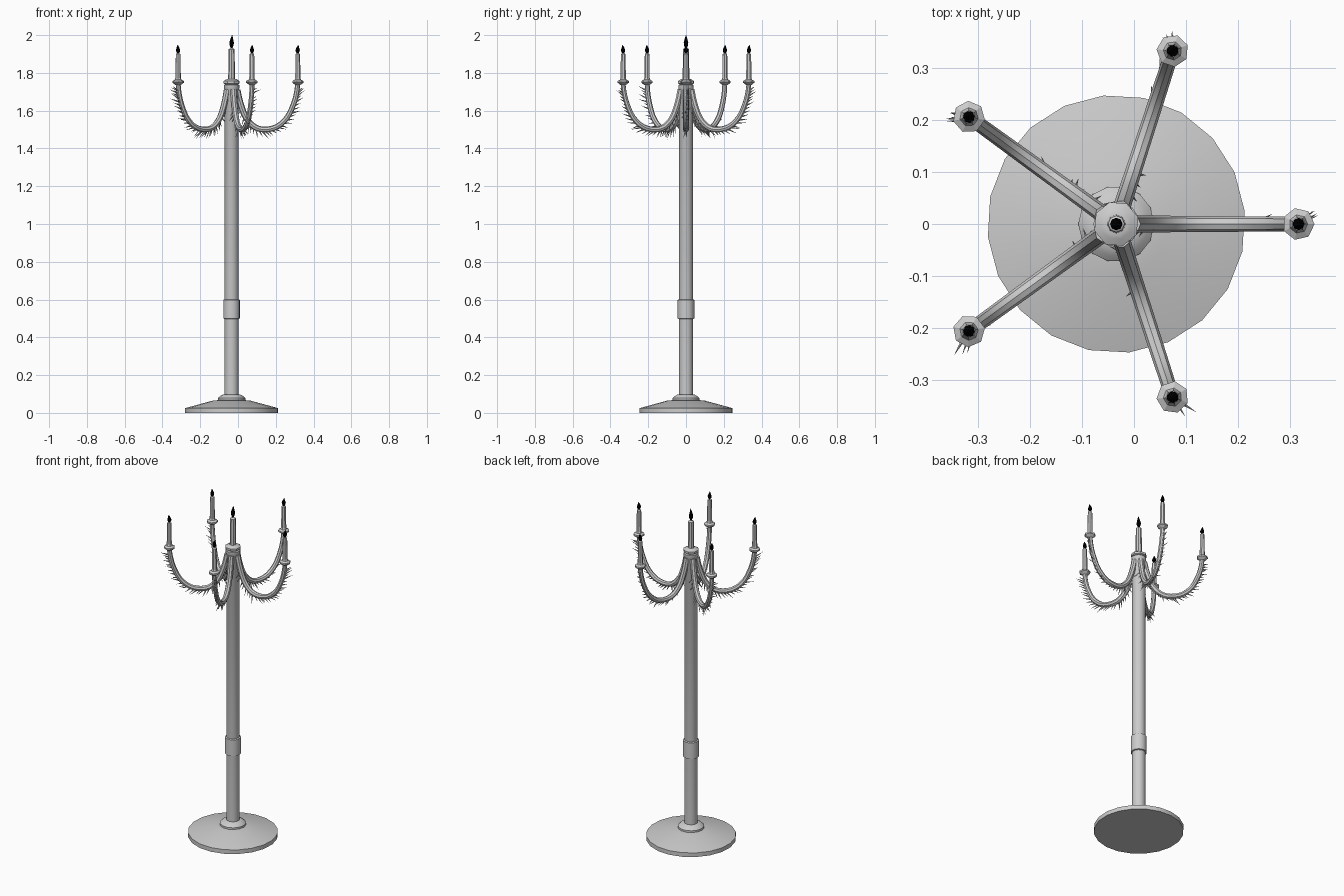
import bpy, bmesh, math, random
from mathutils import Vector, Matrix

if "Cube" in bpy.data.objects:
    bpy.data.objects.remove(bpy.data.objects["Cube"])

random.seed(4)
CX = -0.034          # pole axis
REACH = 0.35         # arm length from the axis
black = bpy.data.materials.new("flame_black")
black.diffuse_color = (0.0, 0.0, 0.0, 1)
black.use_nodes = True
black.node_tree.nodes["Principled BSDF"].inputs["Base Color"].default_value = black.diffuse_color


def finish(name, bm, loc, rot=0.0, smooth=True, mat=None):
    me = bpy.data.meshes.new(name)
    bmesh.ops.recalc_face_normals(bm, faces=bm.faces)
    bm.to_mesh(me)
    bm.free()
    ob = bpy.data.objects.new(name, me)
    bpy.context.collection.objects.link(ob)
    ob.location = loc
    ob.rotation_euler.z = rot
    if mat:
        me.materials.append(mat)
    if smooth:
        bpy.ops.object.select_all(action='DESELECT')
        ob.select_set(True)
        bpy.context.view_layer.objects.active = ob
        bpy.ops.object.shade_smooth_by_angle(angle=math.radians(35))
    return ob


def lathe(name, profile, sides, loc, rot=0.0, smooth=True, mat=None):
    """Closed turned shape; profile points are (radius, z, optional x shift)."""
    bm = bmesh.new()
    rings = []
    for p in profile:
        dx = p[2] if len(p) > 2 else 0
        rings.append([bm.verts.new((dx + p[0] * math.cos(math.tau * i / sides),
                                    p[0] * math.sin(math.tau * i / sides), p[1]))
                      for i in range(sides)])
    for a, b in zip(rings, rings[1:]):
        for i in range(sides):
            j = (i + 1) % sides
            bm.faces.new((a[i], a[j], b[j], b[i]))
    bm.faces.new(rings[0])
    bm.faces.new(rings[-1])
    return finish(name, bm, loc, rot, smooth, mat)


def spline(pts, steps):
    """Catmull-Rom path through the points."""
    P = [pts[0] * 2 - pts[1]] + pts + [pts[-1] * 2 - pts[-2]]
    out = []
    for k in range(1, len(P) - 2):
        a, b, c, d = P[k - 1:k + 3]
        for s in range(steps):
            t = s / steps
            out.append(0.5 * (2 * b + (c - a) * t + (2 * a - 5 * b + 4 * c - d) * t * t
                              + (3 * b - a - 3 * c + d) * t ** 3))
    return out + [pts[-1]]


# base, pole and pole fittings
lathe("base", [(0.248, 0), (0.248, 0.025), (0.10, 0.065), (0.04, 0.07)], 20, (CX, 0, 0), 0.1)
lathe("base_collar", [(0.073, 0.055), (0.073, 0.078), (0.062, 0.088), (0.045, 0.098), (0.03, 0.098)],
      14, (CX, 0, 0))
lathe("pole", [(0.037, 0.06), (0.037, 1.71), (0.041, 1.718), (0.041, 1.735), (0.03, 1.742)],
      16, (CX, 0, 0))
lathe("pole_sleeve", [(0.036, 0.497), (0.044, 0.5), (0.044, 0.598), (0.036, 0.602)], 16, (CX, 0, 0))

# centre candle
lathe("centre_drip_pan", [(0.028, 1.735), (0.044, 1.744), (0.044, 1.757), (0.03, 1.765), (0.022, 1.768)],
      8, (CX, 0, 0), 0.3)
lathe("centre_candle", [(0.018, 1.76), (0.016, 1.925), (0.006, 1.932)], 8, (CX, 0, 0))
FLAME = [(0.004, 0), (0.011, 0.018), (0.012, 0.03), (0.007, 0.05, 0.001), (0.001, 0.07, 0.003)]
lathe("centre_flame", FLAME, 8, (CX, 0, 1.93), mat=black)

# arm path in its own plane: x = distance from axis
path = spline([Vector((x, 0, z)) for x, z in (
    (0.03, 1.71), (0.045, 1.645), (0.075, 1.565), (0.12, 1.515), (0.175, 1.50),
    (0.24, 1.515), (0.295, 1.565), (0.33, 1.64), (0.345, 1.70), (REACH, 1.745))], 3)


def arm_mesh(sides=8):
    bm = bmesh.new()
    rings = []
    for k, p in enumerate(path):
        t = (path[min(k + 1, len(path) - 1)] - path[max(k - 1, 0)]).normalized()
        n = Vector((-t.z, 0, t.x))
        r = 0.017 - 0.004 * k / len(path)
        rings.append([bm.verts.new(p + n * r * math.cos(math.tau * i / sides)
                                   + Vector((0, r * math.sin(math.tau * i / sides), 0)))
                      for i in range(sides)])
    for a, b in zip(rings, rings[1:]):
        for i in range(sides):
            j = (i + 1) % sides
            bm.faces.new((a[i], a[j], b[j], b[i]))
    bm.faces.new(rings[0])
    bm.faces.new(rings[-1])
    return bm


def thorn_mesh(count=30):
    """Thin spikes along the underside, twisting from one side to the other."""
    bm = bmesh.new()
    for k in range(count):
        f = (k + 0.5) / count
        u = (0.06 + 0.86 * f) * (len(path) - 1)
        i = int(u)
        p = path[i].lerp(path[i + 1], u - i)
        t = (path[i + 1] - path[i]).normalized()
        out = Vector((t.z, 0, -t.x))
        side = Vector((0, -0.75 + 1.4 * f + random.uniform(-0.35, 0.35), 0))
        d = (out * 0.75 + t * random.uniform(0.5, 0.9) + side).normalized()
        length = random.uniform(0.035, 0.058)
        rot = d.to_track_quat('Z', 'Y').to_matrix().to_4x4()
        bmesh.ops.create_cone(bm, cap_ends=True, segments=4, radius1=0.0055, radius2=0,
                              depth=length,
                              matrix=Matrix.Translation(p + out * 0.007 + d * length / 2) @ rot)
    return bm


# five arms, each with thorns, drip pan, candle and flame
for k in range(5):
    a = math.tau * k / 5
    end = (CX + REACH * math.cos(a), REACH * math.sin(a), 0)
    finish(f"arm_{k}", arm_mesh(), (CX, 0, 0), a)
    finish(f"arm_thorns_{k}", thorn_mesh(), (CX, 0, 0), a, smooth=False)
    lathe(f"drip_pan_{k}", [(0.013, 1.735), (0.031, 1.748), (0.031, 1.757), (0.018, 1.764), (0.014, 1.775)],
          7, end, a, smooth=False)
    lathe(f"candle_{k}", [(0.015, 1.76), (0.0125, 1.90), (0.006, 1.904)], 7, end, a)
    lathe(f"flame_{k}", [(p[0] * 0.95, p[1] * 0.66, *p[2:]) for p in FLAME], 8,
          (end[0], end[1], 1.902), a, mat=black)
